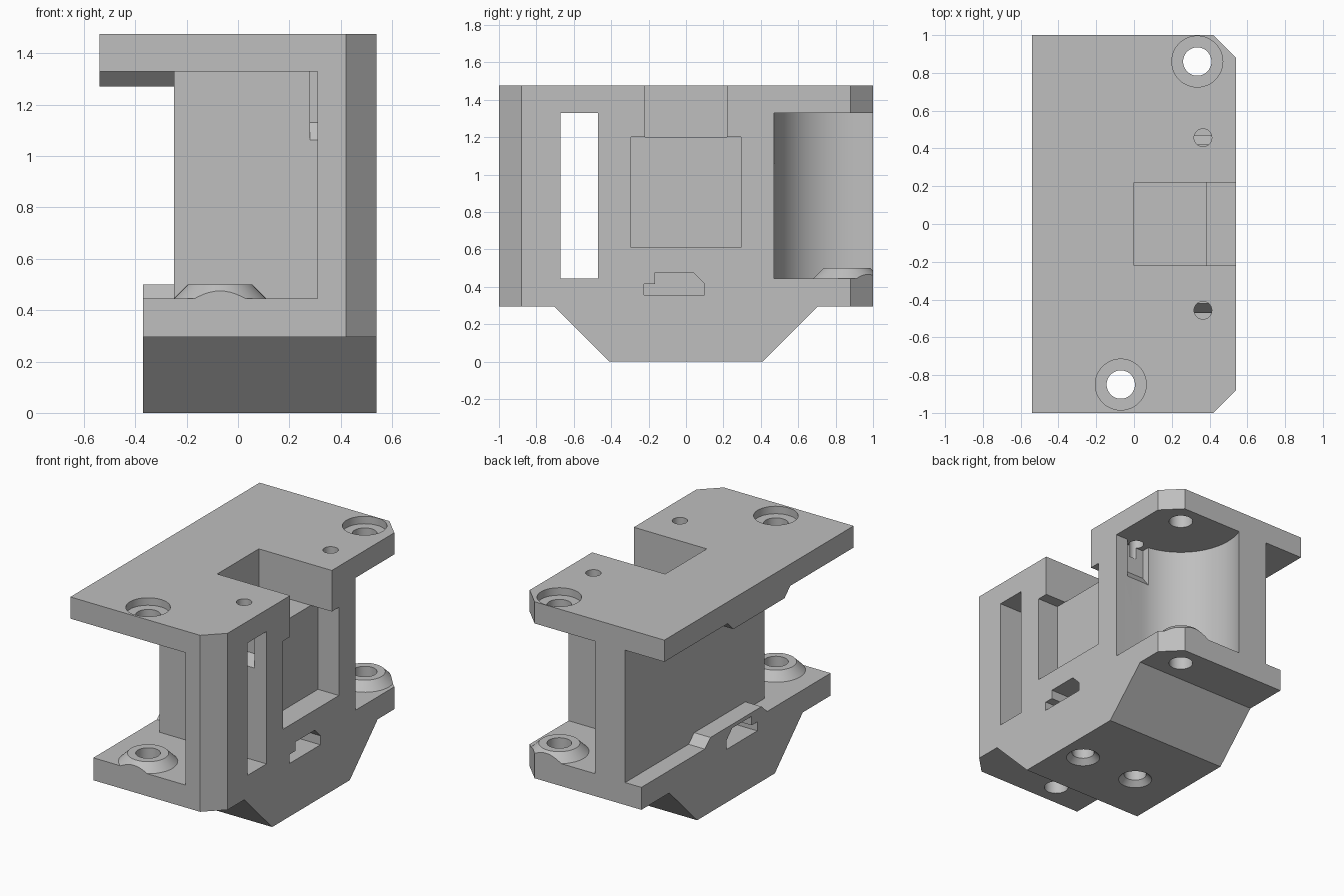
import bpy, bmesh, math
from mathutils import Vector

if "Cube" in bpy.data.objects:
    bpy.data.objects.remove(bpy.data.objects["Cube"], do_unlink=True)

grey = bpy.data.materials.new("light grey")
grey.use_nodes = True
grey.diffuse_color = (0.52, 0.52, 0.52, 1)
grey.node_tree.nodes["Principled BSDF"].inputs["Base Color"].default_value = (0.52, 0.52, 0.52, 1)


def prism(name, pts, lo, hi, axis="x"):
    """Extrude a flat outline: (y, z) points along x, or (x, y) points along z."""
    def place(p, t):
        return Vector((t, p[0], p[1])) if axis == "x" else Vector((p[0], p[1], t))
    bm = bmesh.new()
    face = bm.faces.new([bm.verts.new(place(p, lo)) for p in pts])
    ext = bmesh.ops.extrude_face_region(bm, geom=[face])
    verts = [g for g in ext["geom"] if isinstance(g, bmesh.types.BMVert)]
    bmesh.ops.translate(bm, verts=verts, vec=place((0, 0), hi - lo))
    return finish(bm, name)


def finish(bm, name):
    bmesh.ops.recalc_face_normals(bm, faces=bm.faces)
    mesh = bpy.data.meshes.new(name)
    bm.to_mesh(mesh)
    bm.free()
    obj = bpy.data.objects.new(name, mesh)
    bpy.context.collection.objects.link(obj)
    mesh.materials.append(grey)
    return obj


def box(name, x0, x1, y0, y1, z0, z1):
    return prism(name, [(y0, z0), (y1, z0), (y1, z1), (y0, z1)], x0, x1)


def turned(name, x, y, profile, n=48):
    """Solid of revolution about a vertical axis, from (radius, z) rings."""
    bm = bmesh.new()
    rings = [[bm.verts.new((x + r * math.cos(math.tau * i / n),
                            y + r * math.sin(math.tau * i / n), z)) for i in range(n)]
             for r, z in profile]
    for a, b in zip(rings, rings[1:]):
        for i in range(n):
            j = (i + 1) % n
            bm.faces.new((a[i], a[j], b[j], b[i]))
    bm.faces.new(rings[0])
    bm.faces.new(rings[-1])
    return finish(bm, name)


def combine(tool, operation="DIFFERENCE"):
    tool.hide_render = True
    mod = body.modifiers.new(tool.name, "BOOLEAN")
    mod.operation, mod.solver, mod.object = operation, "EXACT", tool
    bpy.context.view_layer.objects.active = body
    bpy.ops.object.modifier_apply(modifier=mod.name)
    bpy.data.objects.remove(tool, do_unlink=True)


FLOOR, CEIL, TOP = 0.445, 1.33, 1.475
SCREWS = [(0.335, 0.86), (-0.07, -0.85)]

# Solid body with a tapered keel
body = prism("bracket_body", [(-0.41, 0), (0.41, 0), (0.705, 0.295), (1.1, 0.295),
                              (1.1, TOP), (-1.1, TOP), (-1.1, 0.295), (-0.705, 0.295)], -0.54, 0.54)

# Left side: base set back, and the long recess with raised centre lips
combine(box("base_setback", -0.7, -0.37, -1.2, 1.2, -0.1, 1.0))
combine(prism("side_recess", [(-1.2, FLOOR), (-0.33, FLOOR), (-0.27, 0.50), (0.27, 0.50),
                              (0.33, FLOOR), (1.2, FLOOR), (1.2, CEIL), (0.33, CEIL),
                              (0.27, 1.27), (-0.27, 1.27), (-0.33, CEIL), (-1.2, CEIL)], -0.7, -0.25))

# Front pocket and its window slot
combine(box("front_pocket", -0.7, 0.31, -1.2, -0.47, FLOOR, CEIL))
combine(box("window_slot", 0.2, 0.7, -0.67, -0.47, FLOOR, CEIL))

# Rounded back pocket
cx, cy = SCREWS[0]
arc = [(cx + 0.39 * math.cos(math.radians(a)), cy + 0.39 * math.sin(math.radians(a)))
       for a in range(270, 139, -5)]
combine(prism("back_pocket", arc + [(0.7, 1.3), (0.7, 0.47)], FLOOR, CEIL, "z"))

# Top notch and the shallow window under it
combine(box("top_notch", 0, 0.7, -0.22, 0.22, 1.2, 1.6))
combine(box("side_window", 0.385, 0.7, -0.295, 0.295, 0.61, 1.2))

# Keyed nut slots from both sides
key = [(-0.225, 0.355), (0.1, 0.355), (0.1, 0.415), (0.04, 0.475),
       (-0.165, 0.475), (-0.165, 0.415), (-0.225, 0.415)]
for x0, x1 in ((0.27, 0.7), (-0.7, 0.04)):
    combine(prism("nut_slot", key, x0, x1))

# Small top holes that open into sloped notches
for s in (-1, 1):
    combine(prism("wall_notch", [(s * 0.49, 1.035), (s * 0.49, CEIL), (s * 0.42, CEIL),
                                 (s * 0.42, 1.13)], 0.28, 0.45))
    combine(turned("small_hole", 0.365, s * 0.457, [(0.047, 1.25), (0.047, 1.6)], 32))

# Screw bosses, through holes and counterbores
for x, y in SCREWS:
    combine(turned("screw_boss", x, y, [(0.18, 0.40), (0.18, FLOOR), (0.125, 0.50)]), "UNION")
    combine(turned("screw_hole", x, y, [(0.075, 0.1), (0.075, 1.6)]))
    combine(turned("counterbore", x, y, [(0.135, 1.425), (0.135, 1.6)]))

# Countersunk holes under the keel
for x in (0.37, -0.06):
    combine(turned("keel_hole", x, -0.06, [(0.125, -0.02), (0.07, 0.035), (0.07, 0.40)]))

# Trim front and back, then chamfer the two outer corners
for s in (-1, 1):
    combine(box("end_trim", -0.8, 0.8, *sorted((s * 1.0, s * 1.4)), -0.1, 1.7))
    combine(prism("corner_chamfer", [(0.32, s * 1.1), (0.64, s * 0.78), (0.64, s * 1.1)],
                  -0.1, 1.7, "z"))

body.data.materials.clear()
body.data.materials.append(grey)
for face in body.data.polygons:
    face.material_index = 0
bpy.ops.object.select_all(action="DESELECT")
body.select_set(True)
bpy.context.view_layer.objects.active = body
bpy.ops.object.shade_smooth_by_angle(angle=math.radians(25))
